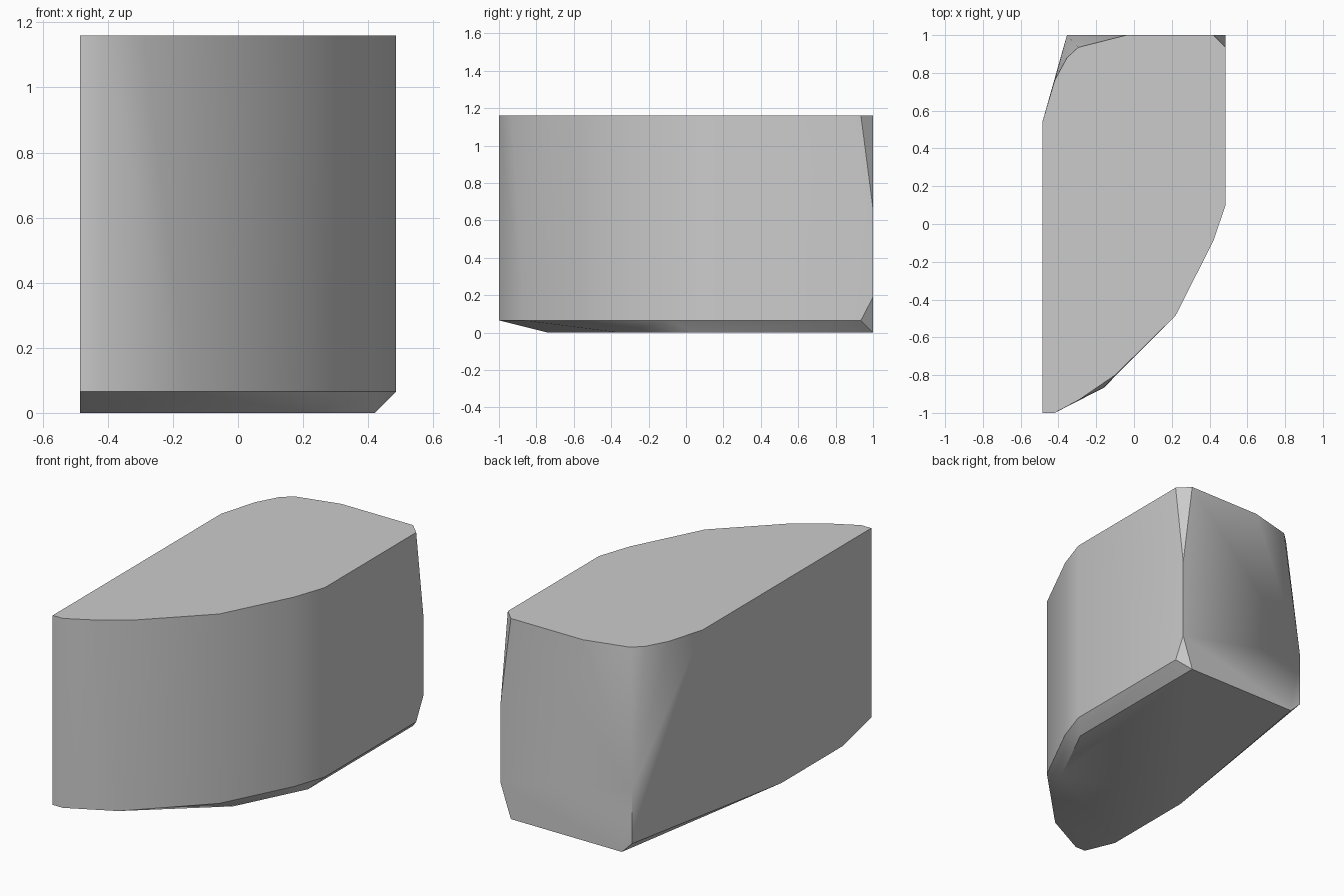
import bpy
import bmesh
import math

cube = bpy.data.objects.get("Cube")
if cube:
    bpy.data.objects.remove(cube, do_unlink=True)

TOP, RIM, BASE = 1.16, 0.065, 0.0
X = 0.485


def level(outline, z):
    return [(x, y, z) for x, y in outline]


# Curved front edge shared by the top and the lower rim
front_curve = [(-X, -1), (-0.42, -1), (-0.29, -0.93),
               (0.22, -0.485), (0.42, -0.09), (X, 0.1), (X, 0.935)]

# Top outline adds the rounded back corner
points = level(front_curve, TOP)
points += level([(-0.1, -0.8), (0.42, 1), (-0.04, 1), (-0.295, 0.935),
                 (-0.355, 0.88), (-0.42, 0.76), (-X, 0.54)], TOP)

# Lower rim, fuller at the front
points += level(front_curve + [(-0.16, -0.867), (-0.355, 1)], RIM)

# Flat underside
points += level([(-X, -0.74), (0.22, -0.36), (0.42, 0.04), (0.42, 1),
                 (-0.29, 1), (-X, -0.18)], BASE)

# Upright back corner edges, bevelled at their ends
points += [(X, 1, 0.19), (X, 1, 0.66), (-0.355, 1, 0.38)]

# Solid faceted block wrapped around the corners
bm = bmesh.new()
for p in points:
    bm.verts.new(p)
bmesh.ops.convex_hull(bm, input=bm.verts)
loose = [v for v in bm.verts if not v.link_faces]
bmesh.ops.delete(bm, geom=loose, context='VERTS')
bmesh.ops.dissolve_limit(bm, angle_limit=math.radians(0.5),
                         verts=bm.verts, edges=bm.edges)
bmesh.ops.recalc_face_normals(bm, faces=bm.faces)
mesh = bpy.data.meshes.new("stone_block")
bm.to_mesh(mesh)
bm.free()
block = bpy.data.objects.new("stone_block", mesh)
bpy.context.collection.objects.link(block)

# Plain grey stone
grey = bpy.data.materials.new("stone_grey")
grey.use_nodes = True
color = (0.6, 0.6, 0.6, 1)
grey.diffuse_color = color
grey.node_tree.nodes["Principled BSDF"].inputs["Base Color"].default_value = color
mesh.materials.append(grey)

# Soft shading across the shallow facets
bpy.ops.object.select_all(action='DESELECT')
block.select_set(True)
bpy.context.view_layer.objects.active = block
bpy.ops.object.shade_smooth_by_angle(angle=math.radians(30))
